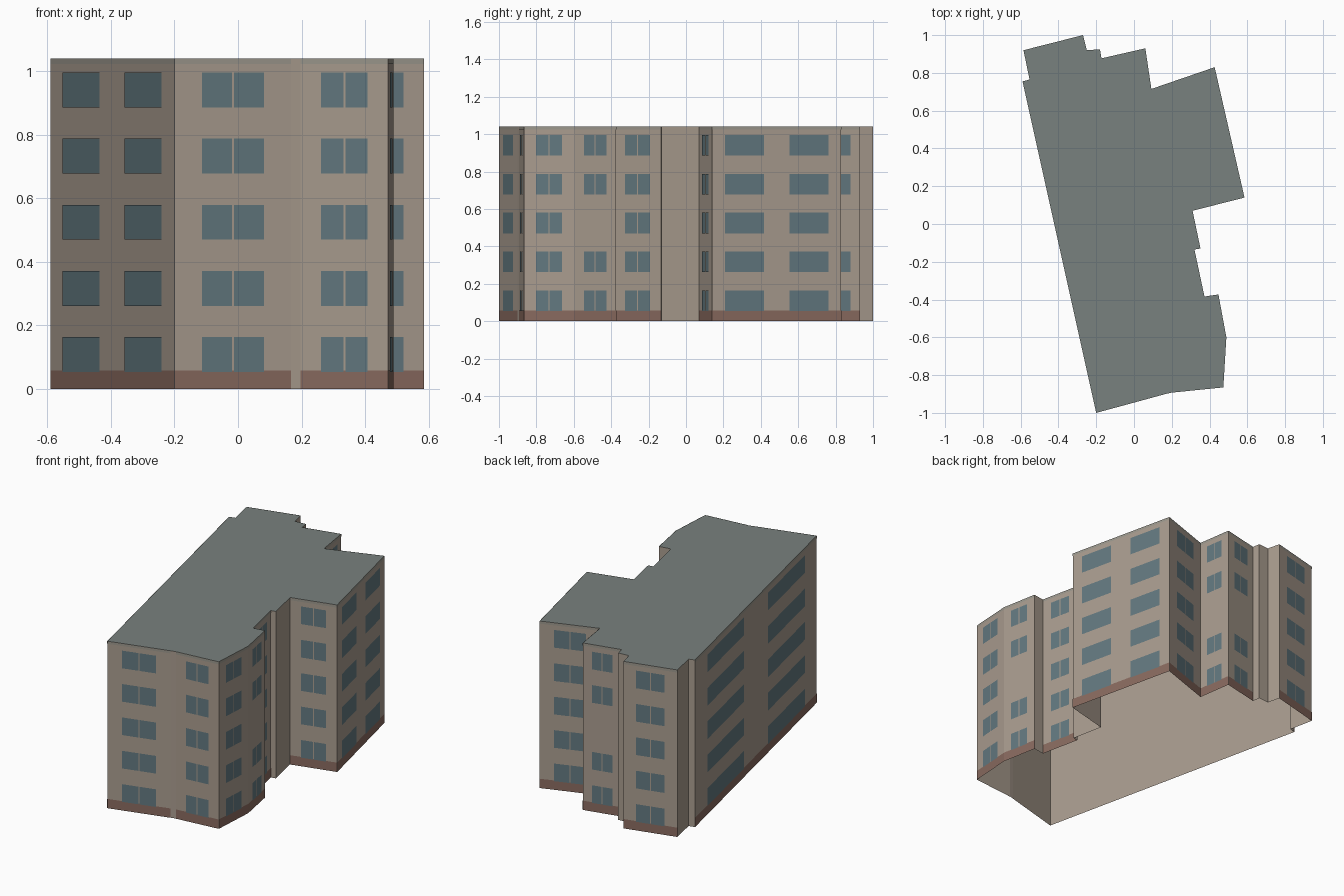
import bpy, bmesh
from mathutils import Vector

if "Cube" in bpy.data.objects:
    bpy.data.objects.remove(bpy.data.objects["Cube"])

H = 1.04          # building height
FLOORS = 5
PITCH = H / FLOORS

# Footprint, counter-clockwise. Second item is the wall kind starting at that corner:
# "W" = two wide windows, "D" = one double window, "M" = double, no middle floor, "" = plain
PLAN = [
    ((-0.20, -1.00), "D"), ((0.167, -0.90), ""), ((0.197, -0.893), "D"),
    ((0.473, -0.865), "D"), ((0.489, -0.60), "M"), ((0.447, -0.373), ""),
    ((0.373, -0.384), "D"), ((0.32, -0.135), ""), ((0.352, -0.13), ""),
    ((0.31, 0.07), "D"), ((0.585, 0.14), "W"), ((0.427, 0.83), "D"),
    ((0.092, 0.715), "M"), ((0.06, 0.93), "M"), ((-0.172, 0.877), ""),
    ((-0.18, 0.925), ""), ((-0.25, 0.92), ""), ((-0.27, 1.00), "D"),
    ((-0.585, 0.92), ""), ((-0.553, 0.765), ""), ((-0.59, 0.755), "W"),
]
PTS = [Vector((x, y, 0)) for (x, y), _ in PLAN]
UP = Vector((0, 0, 1))


def make_object(name, polys, color):
    bm = bmesh.new()
    for poly in polys:
        bm.faces.new([bm.verts.new(p) for p in poly])
    bmesh.ops.remove_doubles(bm, verts=bm.verts, dist=0.0003)
    mesh = bpy.data.meshes.new(name)
    bm.to_mesh(mesh)
    bm.free()
    mat = bpy.data.materials.new(name + "_color")
    mat.diffuse_color = (*color, 1)
    mat.use_nodes = True
    mat.node_tree.nodes["Principled BSDF"].inputs["Base Color"].default_value = mat.diffuse_color
    mesh.materials.append(mat)
    ob = bpy.data.objects.new(name, mesh)
    bpy.context.collection.objects.link(ob)
    return ob


def panel(a, b, f0, f1, z0, z1, out=0.0):
    """Rectangle on wall a-b between length fractions f0, f1 and heights z0, z1."""
    n = (b - a).cross(UP).normalized() * out
    p, q = a.lerp(b, f0) + n, a.lerp(b, f1) + n
    return [p + UP * z0, q + UP * z0, q + UP * z1, p + UP * z1]


walls, plinths, bands, windows = [], [], [], []
for i, (_, kind) in enumerate(PLAN):
    a, b = PTS[i], PTS[(i + 1) % len(PTS)]
    walls.append(panel(a, b, 0, 1, 0, H))
    if not kind:
        continue
    # plinth at the foot and pale strip under the roof
    plinths.append(panel(a, b, 0, 1, 0, 0.058, 0.001))
    bands.append(panel(a, b, 0, 1, 1.024, H, 0.001))
    # window panes
    gap = 0.003 / (b - a).length
    spans = [(0.1, 0.4), (0.6, 0.9)] if kind == "W" else [(0.235, 0.5 - gap), (0.5 + gap, 0.765)]
    for floor in range(FLOORS):
        if kind == "M" and floor == 2:
            continue
        z = 0.054 + floor * PITCH
        windows += [panel(a, b, f0, f1, z, z + 0.11, 0.002) for f0, f1 in spans]

make_object("outer_walls", walls, (0.40, 0.335, 0.275))
make_object("flat_roof", [[p + UP * H for p in PTS]], (0.19, 0.22, 0.21))
make_object("brick_plinth", plinths, (0.25, 0.145, 0.115))
make_object("eaves_band", bands, (0.33, 0.31, 0.265))
make_object("window_panes", windows, (0.125, 0.19, 0.215))
